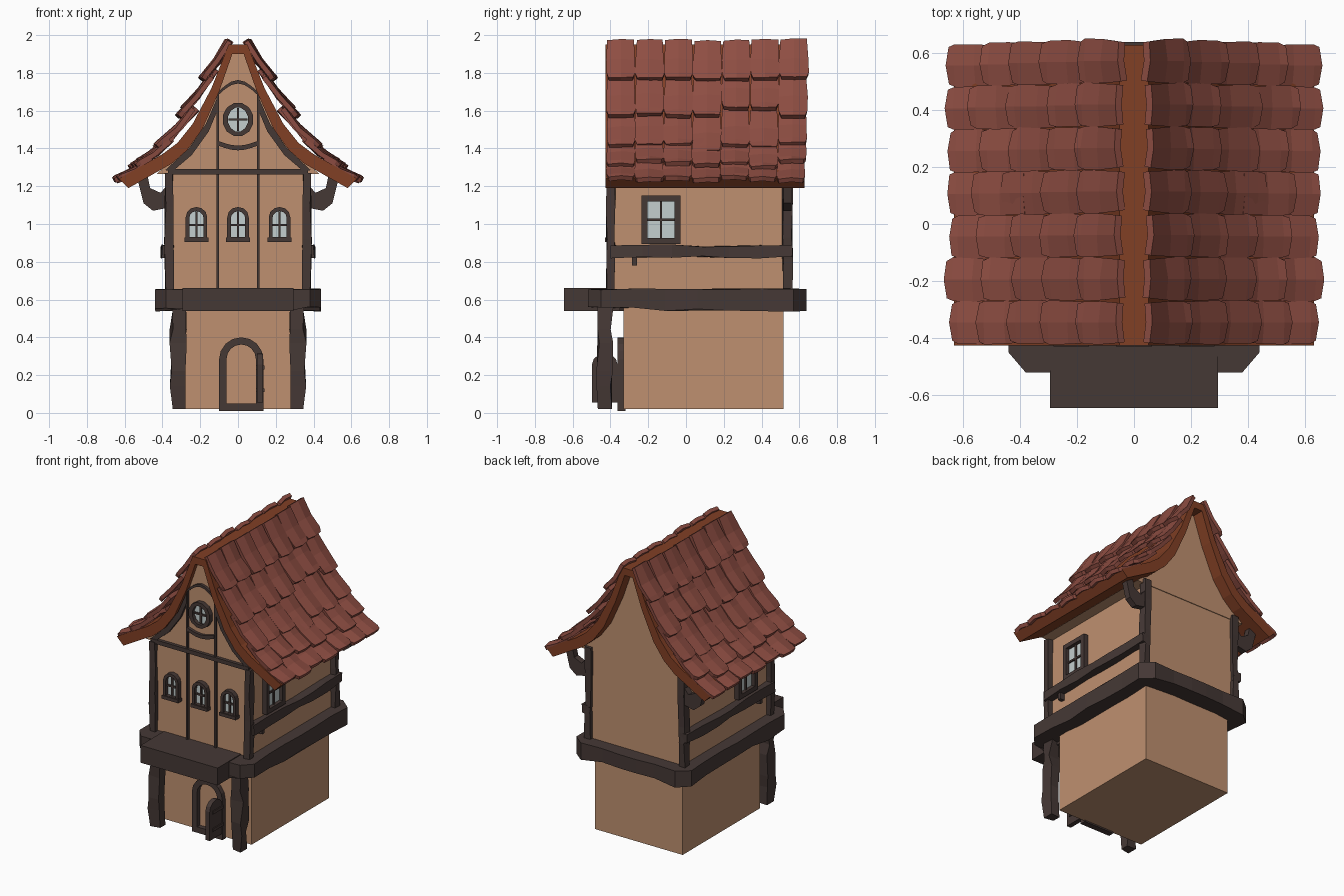
import bpy, bmesh, math, random
from mathutils import Vector

if "Cube" in bpy.data.objects:
    bpy.data.objects.remove(bpy.data.objects["Cube"])
random.seed(4)


def material(name, rgb):
    m = bpy.data.materials.new(name)
    m.diffuse_color = (*rgb, 1)
    m.use_nodes = True
    m.node_tree.nodes["Principled BSDF"].inputs["Base Color"].default_value = m.diffuse_color
    return m


PLASTER = material("plaster", (0.52, 0.28, 0.16))
WOOD = material("dark_wood", (0.06, 0.04, 0.036))
TILE = material("tile", (0.27, 0.075, 0.055))
TRIM = material("roof_board", (0.22, 0.05, 0.018))
GLASS = material("glass", (0.55, 0.62, 0.62))


def make(name, verts, faces, mat, mirror=False, fix=True):
    me = bpy.data.meshes.new(name)
    me.from_pydata([tuple(v) for v in verts], [], faces)
    if fix:
        bm = bmesh.new()
        bm.from_mesh(me)
        bmesh.ops.recalc_face_normals(bm, faces=bm.faces)
        bm.to_mesh(me)
        bm.free()
    me.materials.append(mat)
    ob = bpy.data.objects.new(name, me)
    bpy.context.collection.objects.link(ob)
    if mirror:
        ob.modifiers.new("mirror", 'MIRROR')
    return ob


def place(axis, p, d):
    # profile point p at depth d along the axis
    return {'x': (d, p[0], p[1]), 'y': (p[0], d, p[1]), 'z': (p[0], p[1], d)}[axis]


def prism(name, pts, axis, d0, d1, mat, mirror=False):
    n = len(pts)
    verts = [place(axis, p, d) for d in (d0, d1) for p in pts]
    faces = [(i, (i + 1) % n, n + (i + 1) % n, n + i) for i in range(n)]
    return make(name, verts, faces + [tuple(range(n)), tuple(range(n, 2 * n))], mat, mirror)


def box(name, x, y, z, mat, mirror=False):
    return prism(name, [(x[0], y[0]), (x[1], y[0]), (x[1], y[1]), (x[0], y[1])], 'z', *z, mat, mirror)


def strip(name, outer, inner, axis, d0, d1, mat, closed=False, mirror=False):
    # solid band between two matching outlines
    verts, faces, n = [], [], len(outer)
    for o, i in zip(outer, inner):
        verts += [place(axis, o, d0), place(axis, i, d0), place(axis, i, d1), place(axis, o, d1)]
    for k in range(n if closed else n - 1):
        a, b = 4 * k, 4 * ((k + 1) % n)
        faces += [(a + j, a + (j + 1) % 4, b + (j + 1) % 4, b + j) for j in range(4)]
    if not closed:
        faces += [(0, 1, 2, 3), tuple(range(4 * n - 4, 4 * n))]
    return make(name, verts, faces, mat, mirror)


def rough_beam(name, axis, a, b, u, v, mat, n=5, jit=0.008, mirror=True):
    # hand-hewn timber: box sections with jittered corners
    verts, faces = [], []
    for k in range(n + 1):
        t = a + (b - a) * (k + (random.uniform(-.25, .25) if 0 < k < n else 0)) / n
        for p, q in ((0, 0), (1, 0), (1, 1), (0, 1)):
            c = (u[p] + random.uniform(-jit, jit), v[q] + random.uniform(-jit, jit))
            verts.append((c[0], c[1], t) if axis == 'z' else (c[0], t, c[1]))
    for k in range(n):
        faces += [(4 * k + j, 4 * k + (j + 1) % 4, 4 * k + 4 + (j + 1) % 4, 4 * k + 4 + j) for j in range(4)]
    return make(name, verts, faces + [(0, 1, 2, 3), tuple(range(4 * n, 4 * n + 4))], mat, mirror)


def arch(cx, w, z0, z1, rise, n=6):
    pts = [(cx - w, z0), (cx + w, z0)]
    for i in range(n + 1):
        a = math.pi * i / n
        pts.append((cx + w * math.cos(a), z1 - rise + rise * math.sin(a)))
    return pts


def oval(cx, cz, rx, rz, n=12):
    return [(cx + rx * math.cos(math.tau * (i + .5) / n), cz + rz * math.sin(math.tau * (i + .5) / n)) for i in range(n)]


def both(pts):
    return [(-x, z) for x, z in reversed(pts)] + pts


# roof boards with a flared profile
outer = [(0.05, 1.95), (0.14, 1.72), (0.24, 1.53), (0.32, 1.43), (0.40, 1.37), (0.63, 1.24)]
inner = [(0.03, 1.90), (0.10, 1.70), (0.19, 1.50), (0.27, 1.39), (0.35, 1.32), (0.58, 1.19)]
strip("roof_boards", both(outer), both(inner), 'y', -0.425, 0.628, TRIM)

# plaster walls
box("lower_wall", (-0.335, 0.335), (-0.33, 0.515), (0.02, 0.6), PLASTER)
box("upper_wall", (-0.352, 0.352), (-0.39, 0.54), (0.6, 1.3), PLASTER)
prism("gable", both([(x + .01, z + .01) for x, z in inner[:5]] + [(0.43, 1.265)]), 'y', -0.392, 0.545, PLASTER)

# timber floor frame with chamfered corners and uneven lower edge
half = [(0.30, -0.52), (0.38, -0.52), (0.44, -0.45)]
half += [(0.44 + random.uniform(-.008, .006), -0.45 + 0.17 * i) for i in range(1, 6)]
half += [(0.44, 0.57), (0.36, 0.637), (0.2, 0.63), (0.06, 0.637)]
frame = prism("floor_frame", half + [(-x, y) for x, y in reversed(half)], 'z', 0.545, 0.655, WOOD)
for v in frame.data.vertices:
    v.co.z += random.uniform(-.012, .02) if v.co.z < 0.6 else random.uniform(-.004, .003)
box("balcony_slab", (-0.295, 0.295), (-0.645, -0.35), (0.54, 0.66), WOOD)

# posts, rails and brackets
rough_beam("front_post", 'z', 0.02, 0.56, (0.282, 0.352), (-0.465, -0.395), WOOD, 5, 0.011)
rough_beam("front_corner_post", 'z', 0.64, 1.27, (0.343, 0.385), (-0.42, -0.375), WOOD, 4, 0.005)
rough_beam("back_corner_post", 'z', 0.64, 1.29, (0.335, 0.385), (0.51, 0.562), WOOD, 4, 0.006)
rough_beam("side_rail", 'y', -0.40, 0.565, (0.34, 0.405), (0.825, 0.885), WOOD, 6, 0.007)
box("rail_peg", (0.34, 0.385), (-0.285, -0.26), (0.78, 0.83), WOOD, True)
prism("eave_bracket", [(0.35, 1.09), (0.45, 1.07), (0.50, 1.11), (0.53, 1.23), (0.48, 1.26),
                       (0.465, 1.19), (0.41, 1.165), (0.38, 1.2), (0.35, 1.2)], 'y', 0.515, 0.558, WOOD, True)

# front half-timbering
box("cross_beam", (-0.37, 0.37), (-0.415, -0.38), (1.262, 1.29), WOOD)
box("front_batten", (0.1, 0.115), (-0.407, -0.38), (0.65, 1.70), WOOD, True)
strip("gable_trim", [(0.105, 1.68), (0.17, 1.53), (0.26, 1.40), (0.385, 1.285)],
      [(0.105, 1.61), (0.155, 1.49), (0.245, 1.365), (0.345, 1.28)], 'y', -0.412, -0.38, WOOD, mirror=True)


def bow(z, rise, n=6):
    return [(-0.105 + 0.21 * i / n, z + rise * math.sin(math.pi * i / n)) for i in range(n + 1)]


strip("top_arch_trim", bow(1.70, 0.062), bow(1.682, 0.062), 'y', -0.41, -0.38, WOOD)
strip("lower_arch_trim", bow(1.44, -0.025), bow(1.415, -0.025), 'y', -0.412, -0.38, WOOD)


def glazing(name, cx, cz, w, h, o, i, axis, face, out, mirror=False):
    # frame ring, glass and glazing bars standing out from a wall face
    strip(name + "_frame", o, i, axis, face, face + out * 0.035, WOOD, True, mirror)
    prism(name + "_glass", i, axis, face, face + out * 0.010, GLASS, mirror)
    for bw, bh, tag in ((0.006, h, "_mullion"), (w, 0.006, "_bar")):
        prism(name + tag, [(cx - bw, cz - bh), (cx + bw, cz - bh), (cx + bw, cz + bh), (cx - bw, cz + bh)],
              axis, face, face + out * 0.02, WOOD, mirror)


def rect(y0, y1, z0, z1):
    return [(y0, z0), (y1, z0), (y1, z1), (y0, z1)]


# windows
for k, x in enumerate((-0.22, 0, 0.22)):
    glazing(f"arched_window_{k}", x, 0.995, 0.038, 0.07, arch(x, 0.057, 0.91, 1.09, 0.055),
            arch(x, 0.038, 0.93, 1.068, 0.038), 'y', -0.388, -1)
    box(f"window_sill_{k}", (x - 0.063, x + 0.063), (-0.43, -0.385), (0.905, 0.928), WOOD)
glazing("oval_window", 0, 1.553, 0.05, 0.06, oval(0, 1.553, 0.083, 0.09), oval(0, 1.553, 0.054, 0.065), 'y', -0.39, -1)
glazing("side_window", -0.132, 1.022, 0.072, 0.1, rect(-0.235, -0.03, 0.895, 1.15),
        rect(-0.204, -0.061, 0.926, 1.119), 'x', 0.35, 1, True)

# doorway with an open door leaf
strip("door_frame", arch(0.017, 0.117, 0.01, 0.40, 0.117, 8), arch(0.017, 0.078, 0.05, 0.362, 0.078, 8),
      'y', -0.362, -0.32, WOOD, True)
prism("door_leaf", arch(-0.43, 0.068, 0.055, 0.315, 0.06), 'x', 0.10, 0.132, WOOD)
for z in (0.11, 0.23):
    box("door_strap", (0.095, 0.139), (-0.47, -0.355), (z, z + 0.02), WOOD)

# roof tiles: five overlapping rows of seven, each bowed with clipped lower corners
rows = [((0.05, 1.975), (0.185, 1.775)), ((0.135, 1.80), (0.30, 1.59)), ((0.245, 1.605), (0.435, 1.41)),
        ((0.37, 1.45), (0.545, 1.315)), ((0.47, 1.345), (0.645, 1.24))]
verts, faces = [], []
for r, (top, low) in enumerate(rows):
    a, b = Vector((top[0], 0, top[1])), Vector((low[0], 0, low[1]))
    d = b - a
    nrm = Vector((-d.z, 0, d.x)).normalized()
    for c in range(7):
        step = 1.055 / 7
        y = -0.42 + step * (c + 0.5) + 0.012 * (1 - r / 3) * c / 6
        slide, lift = random.uniform(-.03, .03), random.uniform(-.004, .012)
        if r in (0, 4):
            slide *= 0.4
        base = len(verts)
        for s, wid, sag in ((0, 0.46, 0), (0.5, 0.50, -0.008), (0.88, 0.50, 0), (1, 0.43, 0.004)):
            for t in (-1, 0, 1):
                drop = 0.03 if s == 1 and t == 0 else 0
                p = a + d * (s + drop) + d.normalized() * slide
                p += nrm * (lift + sag + (0.008 if t == 0 else random.uniform(-.006, .004)))
                p.y = y + t * wid * step * random.uniform(0.97, 1.05)
                verts.append(p)
        for s in range(3):
            for t in range(2):
                i = base + 3 * s + t
                faces.append((i, i + 3, i + 4, i + 1))
tiles = make("roof_tiles", verts, faces, TILE, fix=False)
thick = tiles.modifiers.new("thickness", 'SOLIDIFY')
thick.thickness = 0.026
thick.offset = -1
tiles.modifiers.new("mirror", 'MIRROR')
